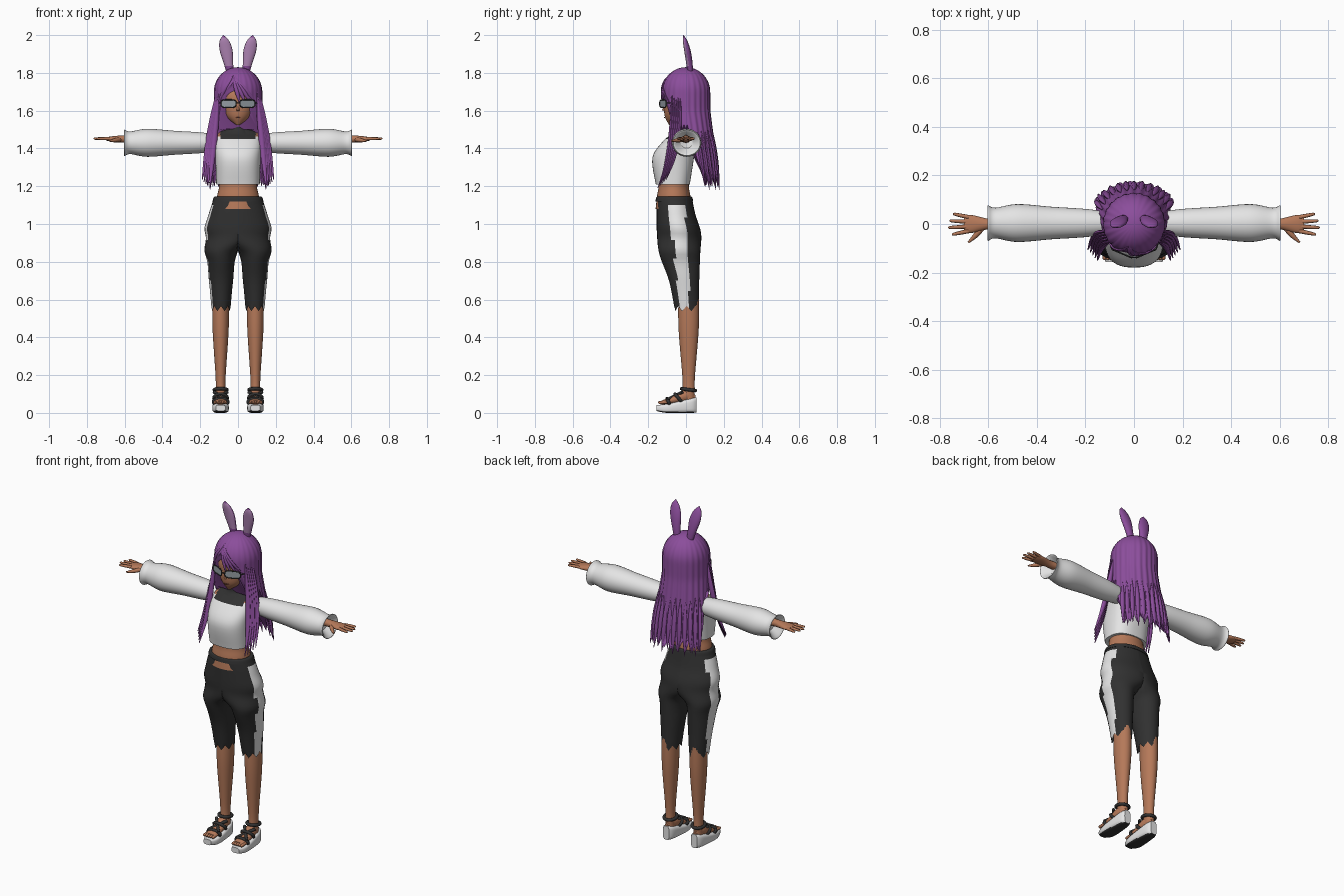
import bpy, bmesh, math, random
from mathutils import Vector

random.seed(4)
UP = Vector((0, 0, 1))
BACK = Vector((0.1, 1, 0.1))

if "Cube" in bpy.data.objects:
    bpy.data.objects.remove(bpy.data.objects["Cube"])


def material(name, *colour):
    mat = bpy.data.materials.new(name)
    mat.use_nodes = True
    mat.diffuse_color = (*colour, 1)
    shader = next(node for node in mat.node_tree.nodes if node.type == 'BSDF_PRINCIPLED')
    shader.inputs["Base Color"].default_value = (*colour, 1)
    return mat


SKIN = material("brown skin", .46, .19, .1)
WHITE = material("white cloth", .78, .78, .78)
DARK = material("charcoal cloth", .03, .03, .03)
HAIR = material("purple hair", .26, .075, .33)
INNER = material("lilac inner ear", .46, .25, .49)
LENS = material("grey lens", .3, .34, .37)
LIP = material("brown lip", .2, .06, .04)


def smooth_rows(keys, steps):
    """Catmull-Rom resampling of key rows."""
    rows = []
    last = len(keys) - 1
    for i in range(last):
        quad = [keys[max(0, i - 1)], keys[i], keys[i + 1], keys[min(last, i + 2)]]
        for k in range(steps):
            t = k / steps
            rows.append([b + t / 2 * (c - a + t * (2 * a - 5 * b + 4 * c - d + t * (3 * (b - c) + d - a)))
                         for a, b, c, d in zip(*quad)])
    return rows + [list(keys[-1])]


def circle(count):
    return [(math.cos(math.tau * i / count), math.sin(math.tau * i / count)) for i in range(count)]


def rounded(value, power):
    return math.copysign(abs(value) ** power, value)


def skin_rings(name, rings, mat, mirror=False, caps=True, loop=False):
    bm = bmesh.new()
    verts = [[bm.verts.new(point) for point in ring] for ring in rings]
    count = len(verts[0])
    pairs = list(zip(verts, verts[1:]))
    if loop:
        pairs.append((verts[-1], verts[0]))
    for a, b in pairs:
        for i in range(count):
            bm.faces.new((a[i - 1], a[i], b[i], b[i - 1]))
    if caps and not loop:
        bm.faces.new(verts[0])
        bm.faces.new(verts[-1])
    bmesh.ops.recalc_face_normals(bm, faces=bm.faces)
    mesh = bpy.data.meshes.new(name)
    bm.to_mesh(mesh)
    bm.free()
    for face in mesh.polygons:
        face.use_smooth = True
    mesh.set_sharp_from_angle(angle=math.radians(50))
    mesh.materials.append(mat)
    part = bpy.data.objects.new(name, mesh)
    bpy.context.collection.objects.link(part)
    if mirror:
        part.modifiers.new("mirror", 'MIRROR')
    return part


def loft(name, mat, keys, axis='Z', at=(0, 0), squash=1, lean=0, sides=32, power=1,
         mirror=False, caps=True, edit=None):
    """Each key is: position on axis, radius, then optional second radius and second centre shift."""
    full = []
    for position, radius, *extra in keys:
        full.append((position, radius, *(extra or (radius * squash, 0))))
    rings = []
    for position, wide, deep, shift in smooth_rows(full, 6):
        ring = []
        for c, s in circle(sides):
            u = at[0] + lean * (position - keys[0][0]) + wide * rounded(c, power)
            v = at[1] + shift + deep * rounded(s, power)
            ring.append(Vector({'X': (position, u, v), 'Y': (u, position, v), 'Z': (u, v, position)}[axis]))
        rings.append(ring)
    if edit:
        edit(rings)
    return skin_rings(name, rings, mat, mirror, caps)


def tube(name, mat, points, radii, ref=BACK, flat=1, mirror=False, loop=False):
    """Tapered strand through the points; one radius is used for all if radii is a number."""
    if not isinstance(radii, (list, tuple)):
        radii = [radii] * len(points)
    keys = [(*point, radius) for point, radius in zip(points, radii)]
    rows = smooth_rows(keys + keys[:1], 3)[:-1] if loop else smooth_rows(keys, 4)
    path = [Vector(row[:3]) for row in rows]
    last = len(path) - 1
    rings = []
    for i, point in enumerate(path):
        ahead = path[(i + 1) % len(path)] if loop else path[min(i + 1, last)]
        behind = path[i - 1] if loop else path[max(i - 1, 0)]
        along = (ahead - behind).normalized()
        side = along.cross(ref).normalized()
        over = side.cross(along) * flat
        rings.append([point + rows[i][3] * (side * c + over * s) for c, s in circle(8)])
    return skin_rings(name, rings, mat, mirror, True, loop)


def paint(part, mat, rule):
    part.data.materials.append(mat)
    for face in part.data.polygons:
        if rule(face.center, face.normal):
            face.material_index = len(part.data.materials) - 1


# Waist, neck and head
loft("waist", SKIN, [(1.08, .12), (1.15, .11), (1.2, .1), (1.28, .1)], at=(0, -.065), squash=.8)
loft("neck", SKIN, [(1.44, .04), (1.58, .036)], at=(0, -.02))
loft("head", SKIN, [(1.525, .01, .01, -.08), (1.57, .066, .072, -.04), (1.63, .09, .1, -.017),
                    (1.7, .1, .11, 0), (1.79, .04, .04, 0)])
tube("nose", SKIN, [(0, -.11, 1.63), (0, -.12, 1.6)], (.004, .008))
tube("mouth", LIP, [(-.016, -.108, 1.566), (0, -.113, 1.564), (.016, -.108, 1.566)], (.001, .003, .001))

# Glasses
rim = [Vector((.05 + .04 * rounded(c, .6), -.122 + .017 * rounded(c, .6), 1.637 + .021 * rounded(s, .6)))
       for c, s in circle(24)]
thickness = Vector((0, .004, 0))
skin_rings("lenses", [rim, [point + thickness for point in rim]], LENS, mirror=True)
tube("lens_frames", DARK, rim, .003, mirror=True, loop=True)
tube("glasses_bridge", DARK, [(-.012, -.138, 1.64), (.012, -.138, 1.64)], .003)
tube("glasses_temples", DARK, [(.09, -.105, 1.64), (.104, -.06, 1.64), (.104, 0, 1.64)], .003, UP, mirror=True)

# Cropped top with dark yoke and bare shoulders
top = loft("crop_top", WHITE, [(1.21, .115, .09, -.07), (1.35, .12, .11, -.068), (1.44, .125, .085, -.035),
                               (1.48, .11, .055, -.015), (1.505, .05, .04, -.012)], sides=48, power=.8)
paint(top, DARK, lambda spot, normal: spot.z > 1.445 and abs(spot.x) < .095)
paint(top, SKIN, lambda spot, normal: spot.z > 1.465 and abs(spot.x) >= .095)
loft("collar", DARK, [(1.48, .075), (1.5, .056), (1.535, .05), (1.53, .04)], at=(0, -.018), squash=.8)

# Puffed sleeves with open cuffs
loft("sleeves", WHITE, [(.1, .045), (.2, .058), (.34, .067), (.48, .078), (.57, .063), (.6, .073),
                        (.598, .063), (.56, .03)], 'X', at=(.004, 1.43), squash=.95, mirror=True)

# Hands
loft("hands", SKIN, [(.55, .025, .02, 0), (.6, .022, .02, 0), (.67, .037, .014, 0), (.7, .03, .008, 0)],
     'X', at=(0, 1.45), sides=20, mirror=True)
for finger, length in enumerate((.065, .08, .085, .07)):
    y = .028 - .019 * finger
    path = [(.68 + length * t, y * (1 + t / 2), 1.452) for t in (0, .5, .9, 1)]
    tube(f"finger_{finger + 1}", SKIN, path, (.009, .008, .006, .002), UP, mirror=True)
tube("thumbs", SKIN, [(.625, -.015, 1.447), (.65, -.045, 1.443), (.682, -.076, 1.44)],
     (.012, .011, .004), UP, mirror=True)


# Cropped leggings with torn hem and side stripe
def split_legs(rings):
    for i, point in enumerate(rings[-1]):
        point.z += .014 * abs(i % 4 - 2) - .012
    for ring in rings:
        t = min(1, max(0, (.95 - ring[0].z) / .11))
        for point in ring:
            point.x = max(0, point.x + .09 * t * t * (3 - 2 * t))


def on_stripe(spot, normal):
    middle = .032 - .07 * spot.z
    half_width = .028 * spot.z + .012
    return spot.z < 1.1 and normal.x > 0 and spot.x > .1 and abs(spot.y - middle) < half_width


leggings = loft("leggings", DARK, [(1.14, .126, .093, -.062), (1.05, .156, .103, -.053), (.95, .174, .117, -.037),
                                   (.84, .084, .108, -.033), (.7, .064, .08, -.01), (.55, .05, .064, .004)],
                mirror=True, caps=False, edit=split_legs)
paint(leggings, WHITE, on_stripe)
loft("waistband", DARK, [(1.12, .135), (1.143, .127), (1.144, .11)], at=(0, -.062), squash=.74)

# Bare legs and feet
loft("legs", SKIN, [(.64, .043), (.45, .043), (.2, .027), (.12, .026), (.06, .025)],
     at=(.092, .014), squash=1.25, mirror=True)
loft("feet", SKIN, [(.05, .01, .01, .085), (0, .03, .035, .09), (-.07, .034, .022, .068), (-.13, .03, .01, .055)],
     'Y', at=(.092, 0), sides=20, mirror=True)
for toe in range(5):
    x = .066 + .014 * toe
    tube(f"toe_{toe + 1}", SKIN, [(x, -.1, .057), (x, -.14, .054), (x, -.147, .052)], (.008, .008, .003), UP, mirror=True)

# Wedge sandals
wedges = loft("wedge_soles", WHITE, [(-.156, .025, .016, .026), (-.1, .043, .024, .024), (.02, .036, .038, .038),
                                     (.056, .02, .04, .042)], 'Y', at=(.092, 0), power=.55, mirror=True)
paint(wedges, DARK, lambda spot, normal: normal.z < -.7)


def strap(name, front, back, width):
    """Loop round the foot or ankle between two (y, z) points."""
    front, back = Vector(front), Vector(back)
    path = []
    for c, s in circle(12):
        y, z = front.lerp(back, (1 + s) / 2)
        path.append((.092 + width * c, y, z))
    tube(name, DARK, path, .009, UP, mirror=True, loop=True)


strap("ankle_straps", (-.024, .128), (.05, .118), .034)
strap("instep_straps", (-.058, .1), (-.02, .055), .036)
strap("toe_straps", (-.1, .076), (-.085, .04), .039)
for name, side in (("inner", -1), ("outer", 1)):
    path = [(.092 + .035 * side * t, -.06 + .04 * t, .09 + .02 * t) for t in (-1, 0, 1)]
    tube(f"{name}_cross_straps", DARK, path, .009, UP, mirror=True)


# Hair shell with fringe, parting and ragged back
CROWN = 1.83


def hair_point(angle, z, swell=1):
    """Domed crown above, flaring back and outwards below."""
    dome = min(1, (CROWN - z) / .13)
    radius = .127 * math.sqrt(max(0, dome * (2 - dome))) * swell
    flare = max(0, 1.6 - z) / .4
    return Vector(((radius + .045 * flare) * math.cos(angle),
                   .06 * flare + (radius - .01 * flare) * math.sin(angle), z))


def hair_bottom(angle, column):
    s = math.sin(angle)
    if s < -.66:
        x = .127 * math.cos(angle) + .03
        return 1.74 - (9 if x > 0 else 25) * x * x
    if s < 0:
        return 1.5 + .012 * (column % 3)
    return 1.5 - .3 * min(1, s * 3) + .022 * abs(column % 6 - 3) * min(1, s * 2)


columns, levels = 144, 30
rings = [[] for level in range(levels)]
for column in range(columns):
    angle = math.tau * column / columns
    bottom = hair_bottom(angle, column) + random.uniform(-.006, .006)
    for level, ring in enumerate(rings):
        t = level / (levels - 1)
        ridge = .03 * t if math.sin(angle) > 0 else .008
        swell = 1 + ridge * math.sin(24 * angle)
        ring.append(hair_point(angle, CROWN - .0001 - (CROWN - bottom) * t * t, swell))
shell = skin_rings("hair_shell", rings, HAIR)
shell.modifiers.new("thickness", 'SOLIDIFY').thickness = .006

# Long face-framing locks, loose back strands and swept fringe
steps = [k / 6 for k in range(7)]
for lock in range(5):
    d = .011 * lock
    path = [(.1 + .05 * t + d * (.3 + .6 * t), d - .075 - .075 * t ** 3, 1.7 - .51 * t + d * t) for t in steps]
    tube(f"side_lock_{lock + 1}", HAIR, path, [.002 + .014 * math.sin(math.pi * t) for t in steps], flat=.7, mirror=True)
for strand in range(13):
    angle = math.radians(20 + 140 * strand / 12)
    path = [hair_point(angle, 1.5 - t * (.3 + .02 * (strand % 2))) for t in steps]
    tube(f"back_strand_{strand + 1}", HAIR, path, [.001 + .013 * math.sin(math.pi * t) for t in steps], flat=.8)
for strand, sweep in enumerate((-42, 20, 35, 50, 65)):
    path = [hair_point(math.radians(sweep * t - 104), 1.79 - .16 * t) for t in steps]
    tube(f"fringe_strand_{strand + 1}", HAIR, path, [.001 + .01 * math.sin(math.pi * t) for t in steps], flat=.6)

# Tall animal ears with lilac fronts
ears = loft("tall_ears", HAIR, [(1.78, .016, .012, .025), (1.85, .025, .017, .018), (1.92, .034, .017, .007),
                                (1.97, .025, .012, -.005), (2, .001, .001, -.014)],
            at=(.038, 0), lean=.18, sides=24, mirror=True)
paint(ears, INNER, lambda spot, normal: normal.y < -.4 and 1.84 < spot.z < 1.99)
